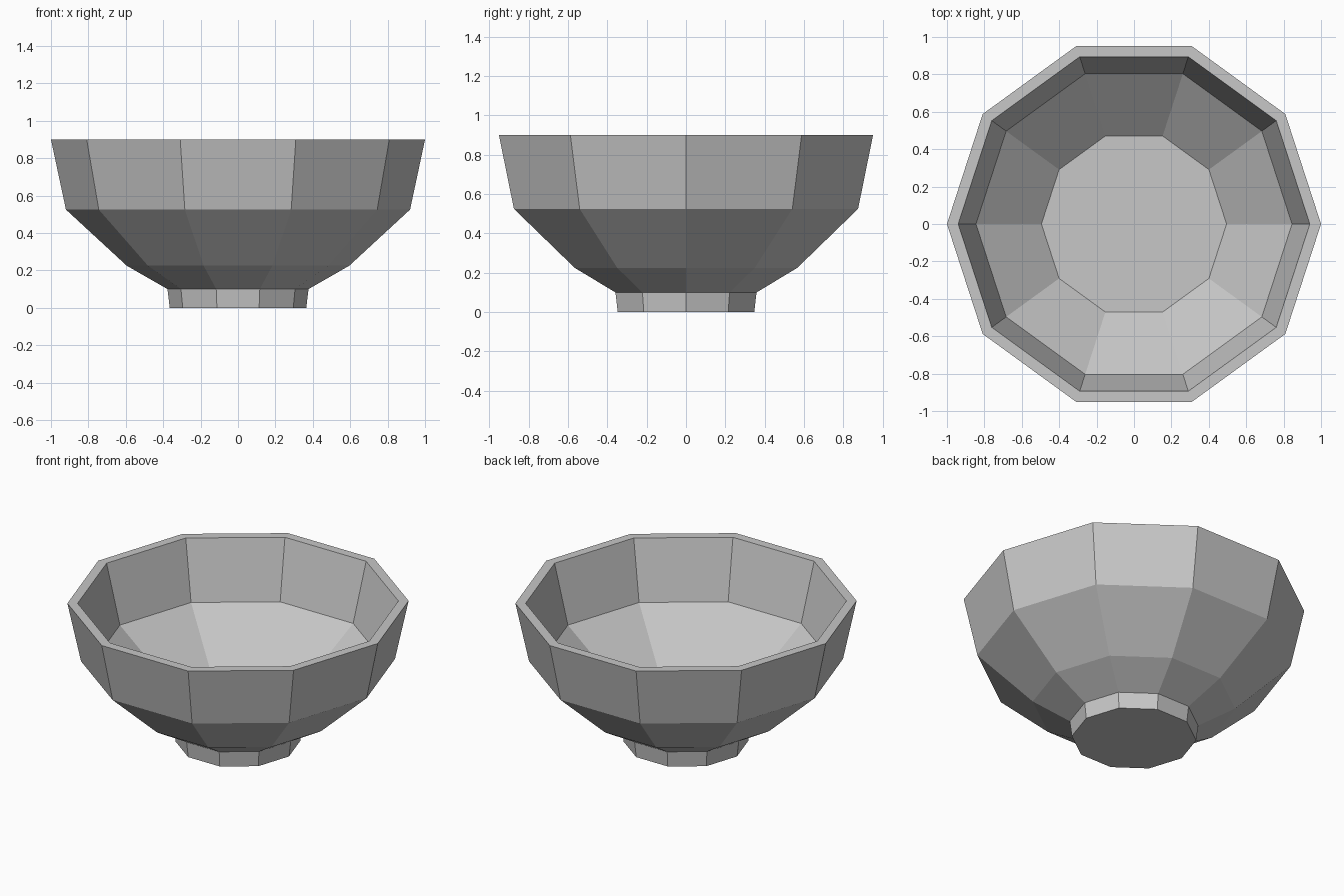
import bpy
import bmesh
from math import cos, sin, tau

SIDES = 10

cube = bpy.data.objects.get("Cube")
if cube:
    bpy.data.objects.remove(cube, do_unlink=True)

# Single plain grey
grey = bpy.data.materials.new("light_grey")
grey.use_nodes = True
colour = (0.57, 0.57, 0.57, 1)
grey.diffuse_color = colour
grey.node_tree.nodes["Principled BSDF"].inputs["Base Color"].default_value = colour

# Profile as (radius, height): foot, outer wall, rim, inner wall, floor
profile = [
    (0.365, 0.0), (0.377, 0.10),
    (0.595, 0.225), (0.92, 0.525), (1.0, 0.9),
    (0.94, 0.9), (0.845, 0.525), (0.495, 0.235),
]


def lathe(name, points, sides, material):
    """Sweep a profile round z into a closed, flat-faced solid."""
    bm = bmesh.new()
    rings = [
        [bm.verts.new((r * cos(tau * i / sides), r * sin(tau * i / sides), z))
         for i in range(sides)]
        for r, z in points
    ]
    for low, high in zip(rings, rings[1:]):
        for i in range(sides):
            j = (i + 1) % sides
            bm.faces.new((low[i], low[j], high[j], high[i]))
    # Close the foot underneath and the floor inside
    bm.faces.new(rings[0][::-1])
    bm.faces.new(rings[-1])
    bmesh.ops.recalc_face_normals(bm, faces=bm.faces)
    mesh = bpy.data.meshes.new(name)
    bm.to_mesh(mesh)
    bm.free()
    mesh.materials.append(material)
    obj = bpy.data.objects.new(name, mesh)
    bpy.context.collection.objects.link(obj)
    return obj


lathe("bowl", profile, SIDES, grey)
